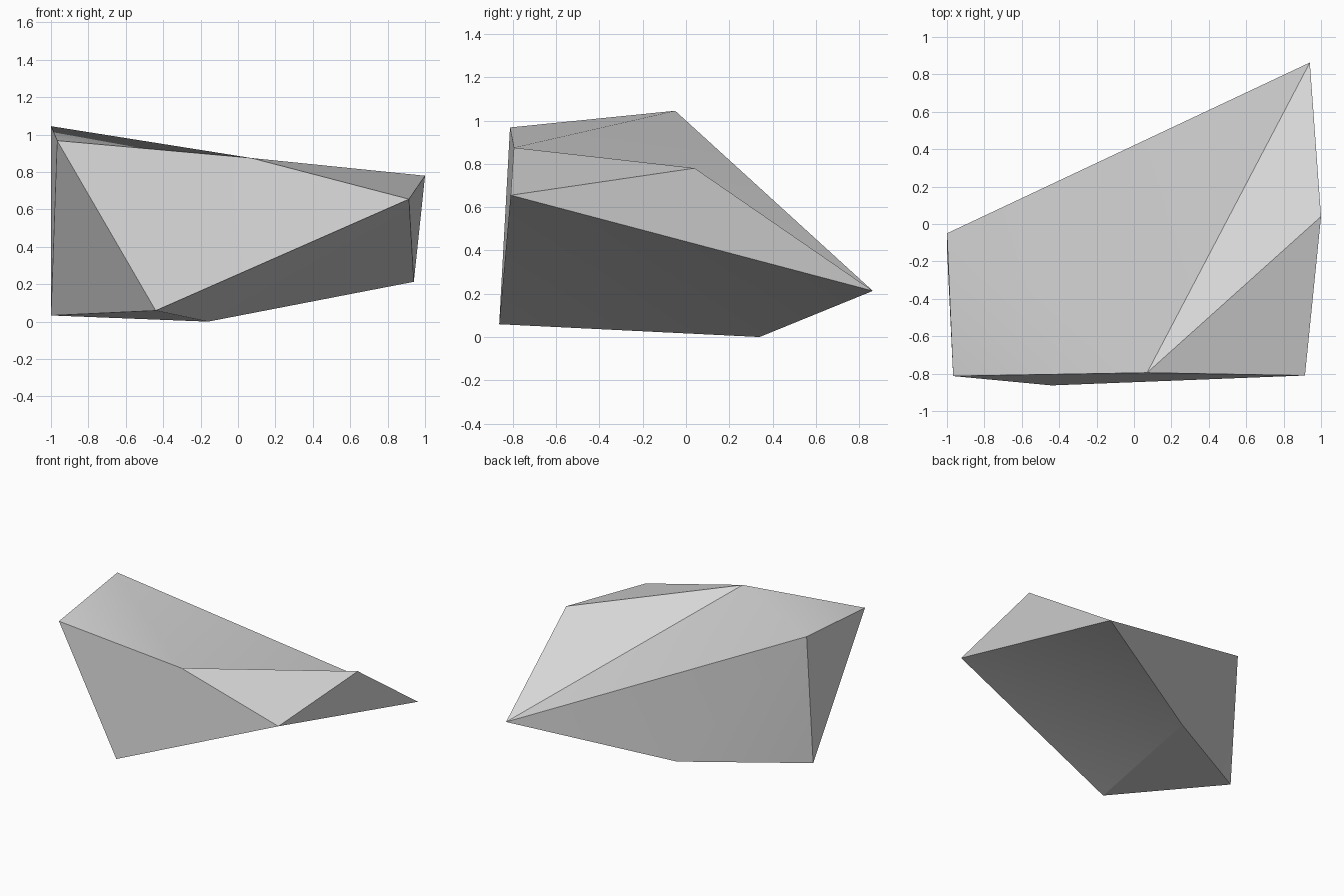
import bpy, bmesh, math

cube = bpy.data.objects.get("Cube")
if cube:
    bpy.data.objects.remove(cube)

# Plain stone colour
stone = bpy.data.materials.new("stone_grey")
stone.use_nodes = True
colour = (0.69, 0.69, 0.69, 1)
stone.diffuse_color = colour
stone.node_tree.nodes["Principled BSDF"].inputs["Base Color"].default_value = colour

# Corners of the rock
corners = {
    "peak": (-1, -0.05, 1.045),
    "front_peak": (-0.967, -0.813, 0.968),
    "dip": (0.07, -0.795, 0.875),
    "shoulder": (0.914, -0.81, 0.655),
    "side_ridge": (1, 0.04, 0.78),
    "back_tip": (0.94, 0.863, 0.213),
    "front_toe": (-0.44, -0.863, 0.059),
    "side_toe": (-1, -0.13, 0.033),
    "base": (-0.16, 0.34, 0),
}

# Facets between the corners
facets = [
    "peak front_peak dip", "peak dip back_tip",                  # sloping top
    "dip side_ridge back_tip", "dip shoulder side_ridge",        # raised ridge
    "front_peak front_toe dip", "front_toe shoulder dip",        # front
    "front_peak side_toe front_toe", "peak side_toe front_peak", # flank
    "shoulder back_tip side_ridge",                              # far side
    "peak back_tip base", "peak base side_toe",                  # back
    "shoulder base back_tip", "shoulder front_toe base",         # underside
    "front_toe side_toe base",
]

bm = bmesh.new()
verts = {name: bm.verts.new(co) for name, co in corners.items()}
for facet in facets:
    bm.faces.new([verts[name] for name in facet.split()])
bmesh.ops.recalc_face_normals(bm, faces=bm.faces)
mesh = bpy.data.meshes.new("rock")
bm.to_mesh(mesh)
bm.free()

rock = bpy.data.objects.new("rock", mesh)
bpy.context.collection.objects.link(rock)
mesh.materials.append(stone)

# Soften only the shallow creases
bpy.ops.object.select_all(action="DESELECT")
rock.select_set(True)
bpy.context.view_layer.objects.active = rock
bpy.ops.object.shade_smooth_by_angle(angle=math.radians(25))
